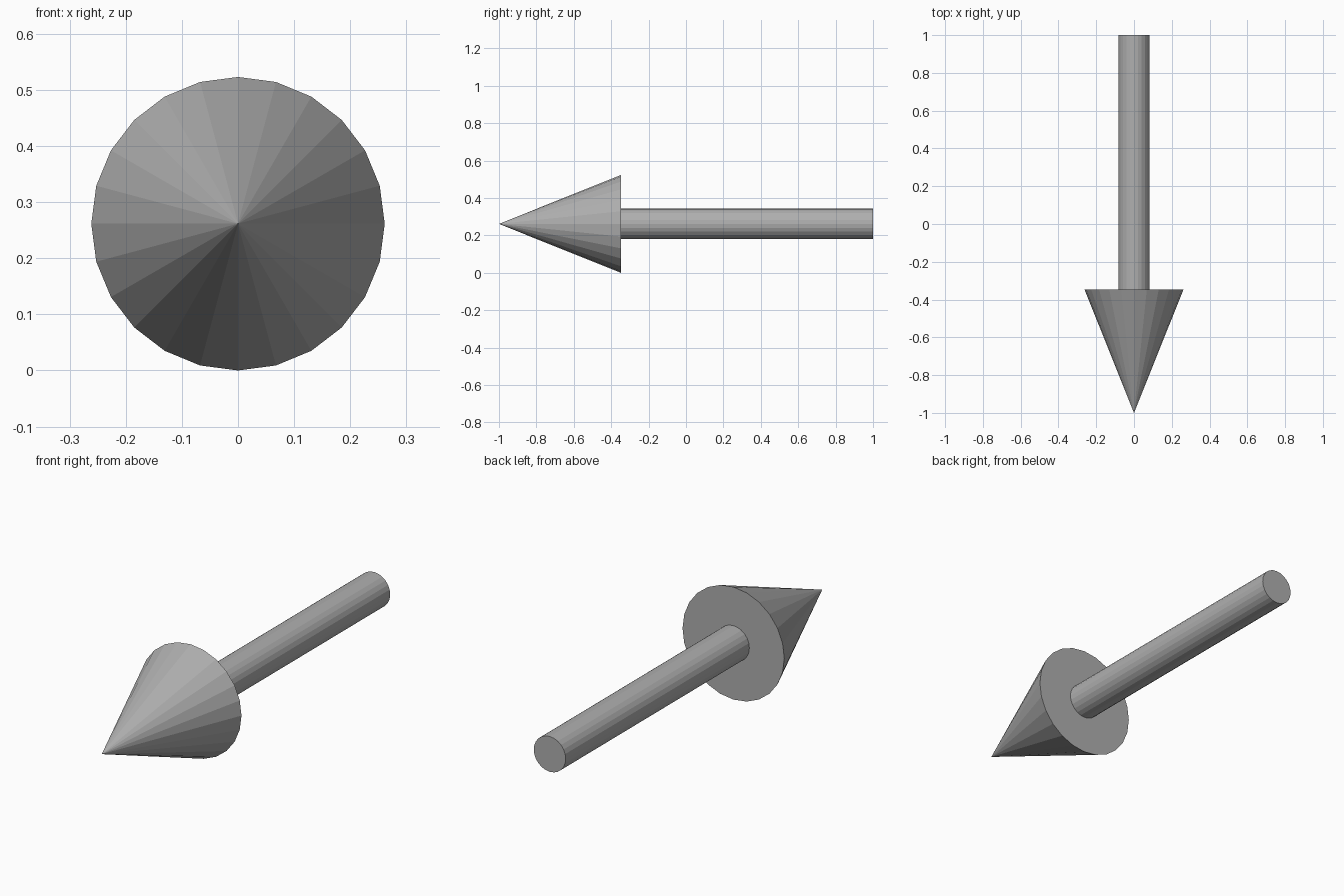
import bpy
from math import pi

if "Cube" in bpy.data.objects:
    bpy.data.objects.remove(bpy.data.objects["Cube"])

SIDES = 24
HEAD_R = 0.2615    # head radius, also the axis height
SHAFT_R = 0.082
BASE_Y = -0.348    # where the head meets the shaft

# Dark grey shared by both parts
grey = bpy.data.materials.new("dark_grey")
grey.diffuse_color = (0.43, 0.43, 0.43, 1)
grey.use_nodes = True
grey.node_tree.nodes["Principled BSDF"].inputs["Base Color"].default_value = grey.diffuse_color


def tapered_rod(name, r_back, r_front, y_back, y_front):
    """Flat-shaded round part lying along y, pointing to the front."""
    bpy.ops.mesh.primitive_cone_add(
        vertices=SIDES, radius1=r_back, radius2=r_front,
        depth=y_back - y_front,
        location=(0, (y_back + y_front) / 2, HEAD_R),
        rotation=(pi / 2, 0, 0))
    obj = bpy.context.object
    obj.name = name
    obj.data.materials.append(grey)
    bpy.ops.object.transform_apply(location=False, rotation=True, scale=True)
    return obj


# Pointed head
tapered_rod("arrow_head", HEAD_R, 0, BASE_Y, -1)

# Straight shaft
tapered_rod("arrow_shaft", SHAFT_R, SHAFT_R, 1, BASE_Y)
